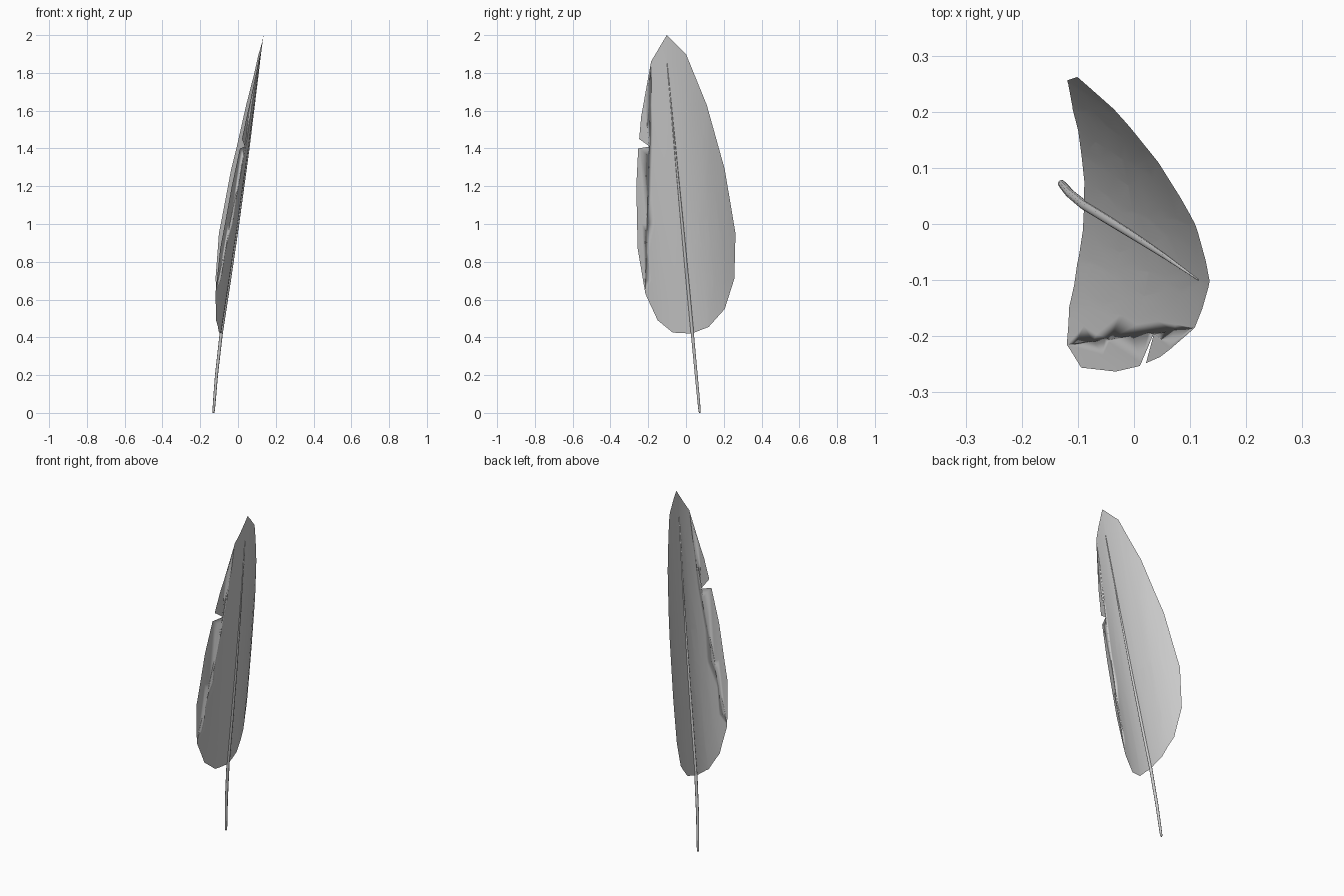
import bpy, bmesh, math
from mathutils import Vector

if "Cube" in bpy.data.objects:
    bpy.data.objects.remove(bpy.data.objects["Cube"])

# Shaft centre line: (z, x) stations; y leans linearly with height
SPINE = [(0, -.130), (.2, -.114), (.42, -.089), (.7, -.046), (1, -.001), (1.4, .056), (2, .135)]


def spine_x(z):
    for (z0, x0), (z1, x1) in zip(SPINE, SPINE[1:]):
        if z <= z1:
            break
    return x0 + (x1 - x0) * (z - z0) / (z1 - z0)


def spine_y(z):
    return .073 - .0935 * z


def finish(bm, name):
    mesh = bpy.data.meshes.new(name)
    for f in bm.faces:
        f.smooth = True
    bm.to_mesh(mesh)
    bm.free()
    ob = bpy.data.objects.new(name, mesh)
    bpy.context.collection.objects.link(ob)
    return ob


# Vane: flat side outline (y, z) with its notch, sliced and then cupped about the shaft
OUTLINE = [(-.102, 2), (0, 1.9), (.11, 1.63), (.205, 1.29), (.262, .95), (.256, .71),
           (.205, .55), (.12, .455), (.03, .42), (-.07, .425), (-.15, .49), (-.215, .63),
           (-.256, .87), (-.263, 1.2), (-.253, 1.4), (-.192, 1.41), (-.248, 1.45),
           (-.237, 1.57), (-.185, 1.86)]
bm = bmesh.new()
bm.faces.new([bm.verts.new((0, y, z)) for y, z in OUTLINE])
bmesh.ops.triangulate(bm, faces=bm.faces[:])


def slice_at(co, no):
    bmesh.ops.bisect_plane(bm, geom=bm.verts[:] + bm.edges[:] + bm.faces[:],
                           plane_co=co, plane_no=no, dist=1e-5)


for z in (.55, .7, .85, 1, 1.2, 1.41, 1.63, 1.86):
    slice_at((0, 0, z), (0, 0, 1))
for d in (-.19, -.14, -.09, -.045, 0, .045, .09, .14, .19, .24):
    slice_at((0, .073 + d, 0), (0, 1, .0935))
for v in bm.verts:
    d = v.co.y - spine_y(v.co.z)
    v.co.x = spine_x(v.co.z) - 1.2 * d * d
bmesh.ops.recalc_face_normals(bm, faces=bm.faces[:])
finish(bm, "feather_vane")

# Quill shaft: round tube, rounded at the foot and tapering to a point
bm = bmesh.new()
SIDES = 10
rings = []
for z, r in [(0, .0045), (.012, .0065), (.1, .0075), (.2, .008), (.42, .0085), (.7, .0085),
             (1, .0075), (1.4, .005), (1.85, .001)]:
    c = Vector((spine_x(z), spine_y(z), z))
    rings.append([bm.verts.new(c + Vector((r * math.cos(a), r * math.sin(a), 0)))
                  for a in (2 * math.pi * i / SIDES for i in range(SIDES))])
for lo, hi in zip(rings, rings[1:]):
    for i in range(SIDES):
        j = (i + 1) % SIDES
        bm.faces.new((lo[i], lo[j], hi[j], hi[i]))
bm.faces.new(rings[0][::-1])
bm.faces.new(rings[-1])
finish(bm, "quill_shaft")
